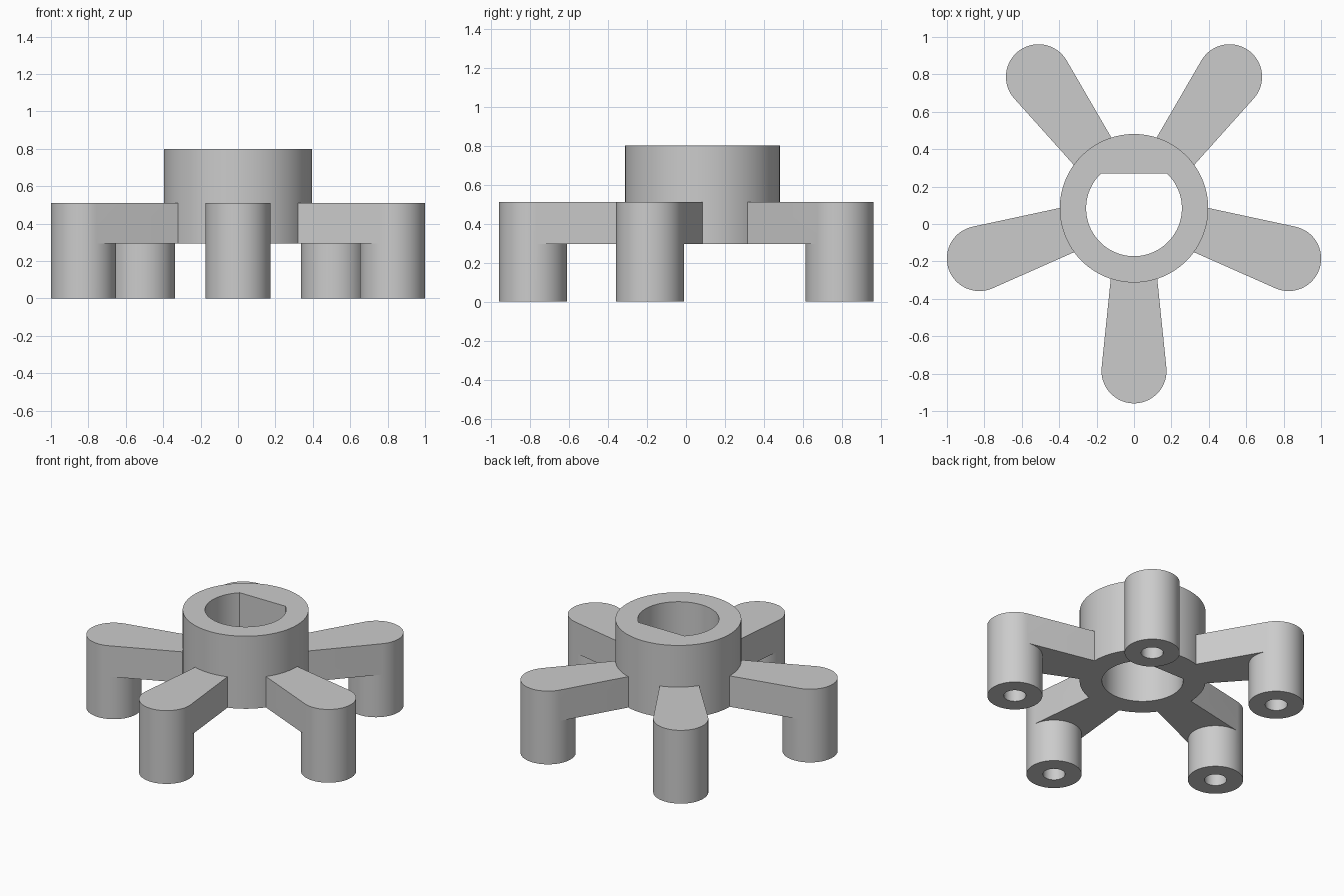
import bpy, bmesh, math
from math import sin, cos, pi

cube = bpy.data.objects.get("Cube")
if cube:
    bpy.data.objects.remove(cube, do_unlink=True)

# Main dimensions
CENTRE_Y = 0.084
HUB_R, BORE_R, FLAT = 0.397, 0.256, 0.186
ARM_Z, ARM_TOP, HUB_TOP = 0.295, 0.51, 0.80
LEG_DIST, LEG_R, HOLE_R, HOLE_DEPTH = 0.869, 0.174, 0.07, 0.40
BASE_R, BASE_HALF = 0.395, 0.124

grey = bpy.data.materials.new("plain grey")
grey.use_nodes = True
colour = (0.6, 0.6, 0.6, 1)
grey.diffuse_color = colour
grey.node_tree.nodes["Principled BSDF"].inputs["Base Color"].default_value = colour


def ring(bm, points, z):
    return [bm.verts.new((x, y, z)) for x, y in points]


def strip(bm, a, b, closed=True):
    """Join two rows of vertices with quads."""
    n = len(a)
    for i in range(n if closed else n - 1):
        j = (i + 1) % n
        bm.faces.new((a[i], a[j], b[j], b[i]))


def polar(radius, angles, x=0.0):
    return [(x + radius * cos(t), radius * sin(t)) for t in angles]


def spread(start, end, steps):
    return [start + (end - start) * i / steps for i in range(steps + 1)]


def finish(bm, name):
    bmesh.ops.recalc_face_normals(bm, faces=bm.faces)
    mesh = bpy.data.meshes.new(name)
    bm.to_mesh(mesh)
    bm.free()
    mesh.materials.append(grey)
    return mesh


def place(mesh, name, angle=0.0):
    ob = bpy.data.objects.new(name, mesh)
    bpy.context.collection.objects.link(ob)
    ob.location.y = CENTRE_Y
    ob.rotation_euler.z = angle
    return ob


# Hub: thick ring with a D-shaped bore, flat towards the back
corner = math.acos(FLAT / BORE_R)
angles = spread(pi / 2 - corner, pi / 2 + corner, 24)
angles += spread(pi / 2 + corner, 2.5 * pi - corner, 72)[1:-1]
bore = [(BORE_R * cos(t), min(BORE_R * sin(t), FLAT)) for t in angles[25:]]
flat = [(FLAT / math.tan(t), FLAT) for t in angles[:25]]
outer = polar(HUB_R, angles)
inner = flat + bore
bm = bmesh.new()
loops = [ring(bm, outer, ARM_Z), ring(bm, outer, HUB_TOP),
         ring(bm, inner, HUB_TOP), ring(bm, inner, ARM_Z)]
for i in range(4):
    strip(bm, loops[i], loops[(i + 1) % 4])
parts = [place(finish(bm, "hub"), "hub")]

# Arm with leg: tapered bar running tangentially into a round leg
base_t = math.asin(BASE_HALF / BASE_R)
base_x = BASE_R * cos(base_t)
tangent = pi / 2 + math.atan((LEG_R - BASE_HALF) / (LEG_DIST - base_x))
front = spread(-tangent, tangent, 32)
back = spread(tangent, 2 * pi - tangent, 28)[1:-1]
base = polar(BASE_R, spread(base_t, -base_t, 12))
bm = bmesh.new()
circle = polar(LEG_R, front + back, LEG_DIST)
hole = polar(HOLE_R, front + back, LEG_DIST)
n = len(front)
foot = ring(bm, circle, 0)
neck = ring(bm, circle, ARM_Z)
crown = ring(bm, circle[:n], ARM_TOP)
base_low, base_high = ring(bm, base, ARM_Z), ring(bm, base, ARM_TOP)
hole_low, hole_end = ring(bm, hole, 0), ring(bm, hole, HOLE_DEPTH)
strip(bm, foot, neck)
strip(bm, neck[:n] + base_low, crown + base_high)
bm.faces.new(crown + base_high)
bm.faces.new([neck[n - 1]] + base_low + [neck[0]] + neck[:n - 1:-1])
strip(bm, foot, hole_low)
strip(bm, hole_low, hole_end)
bm.faces.new(hole_end)
arm_mesh = finish(bm, "arm_with_leg")

# Five arms evenly around the hub, the first pointing to the front
for k in range(5):
    parts.append(place(arm_mesh, f"arm_with_leg_{k + 1}", -pi / 2 + k * 2 * pi / 5))

# Smooth the round walls and keep the edges crisp
bpy.ops.object.select_all(action='DESELECT')
for ob in parts[:2]:
    ob.select_set(True)
bpy.context.view_layer.objects.active = parts[0]
bpy.ops.object.shade_smooth_by_angle(angle=math.radians(30))
